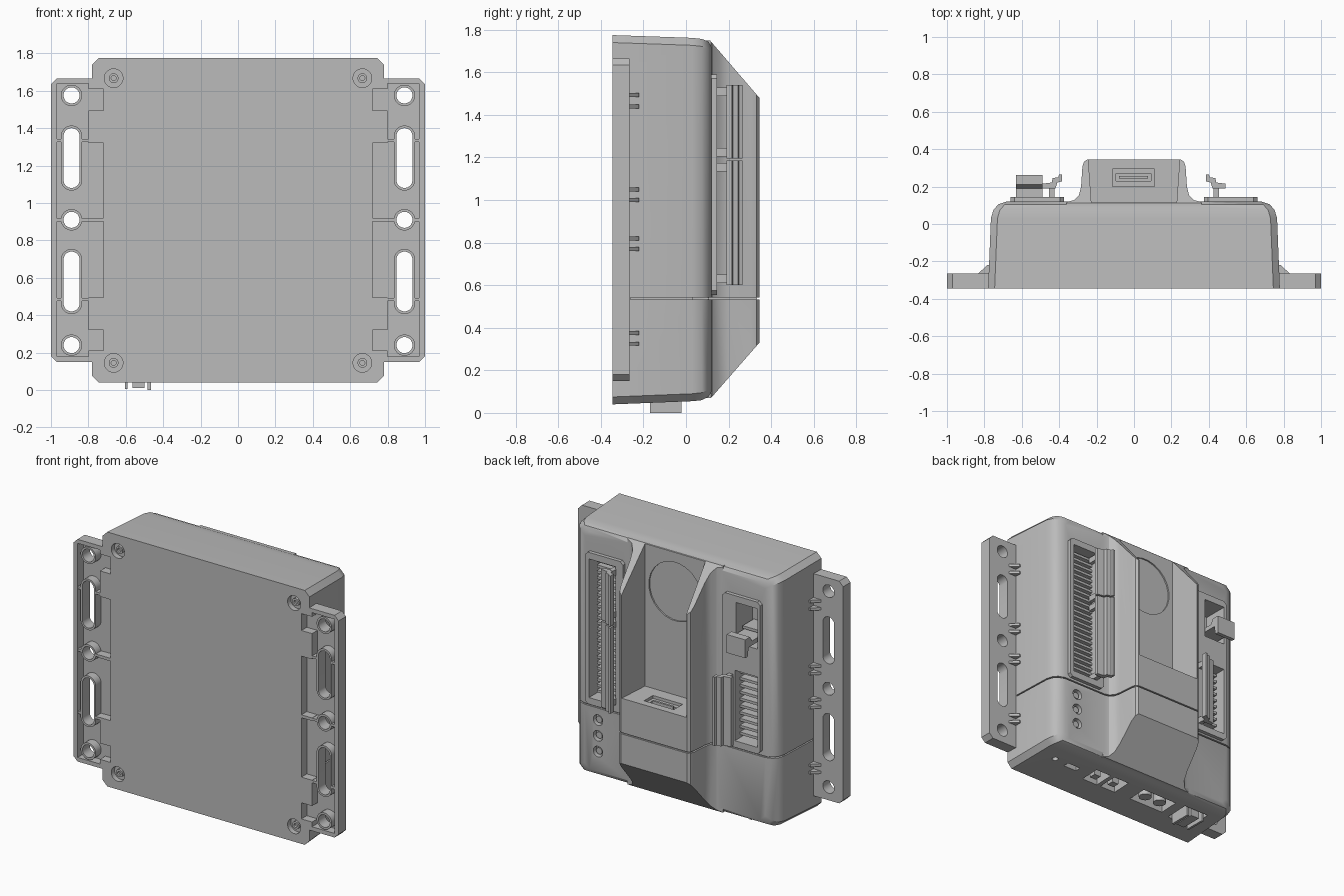
import bpy, bmesh
from math import sin, cos, pi, radians
from mathutils import Vector

cube = bpy.data.objects.get("Cube")
if cube:
    bpy.data.objects.remove(cube)

grey = bpy.data.materials.new("plain grey")
grey.use_nodes = True
COLOUR = (0.5, 0.5, 0.5, 1)
grey.diffuse_color = COLOUR
grey.node_tree.nodes["Principled BSDF"].inputs["Base Color"].default_value = COLOUR


# ---- helpers ----
def loft(bm, rings):
    loops = [[bm.verts.new(p) for p in ring] for ring in rings]
    n = len(loops[0])
    for a, b in zip(loops, loops[1:]):
        for i in range(n):
            bm.faces.new((a[i], a[(i + 1) % n], b[(i + 1) % n], b[i]))
    bm.faces.new(loops[0])
    bm.faces.new(loops[-1])


def prism(bm, pts, lo, hi, axis="y"):
    place = {"x": lambda p, t: (t, p[0], p[1]),
             "y": lambda p, t: (p[0], t, p[1]),
             "z": lambda p, t: (p[0], p[1], t)}[axis]
    loft(bm, [[place(p, t) for p in pts] for t in (lo, hi)])


def box(bm, x0, x1, y0, y1, z0, z1):
    prism(bm, [(x0, z0), (x1, z0), (x1, z1), (x0, z1)], y0, y1)


def stadium(bm, x, z, r, half, lo, hi, axis="y"):
    n = 24
    pts = []
    for i in range(n):
        a = 2 * pi * (i + 0.5) / n
        pts.append((x + r * cos(a), z + r * sin(a) + (half if sin(a) > 0 else -half)))
    prism(bm, pts, lo, hi, axis)


def octagon(x0, x1, z0, z1, c):
    return [(x0 + c, z0), (x1 - c, z0), (x1, z0 + c), (x1, z1 - c),
            (x1 - c, z1), (x0 + c, z1), (x0, z1 - c), (x0, z0 + c)]


def finish(name, bm):
    bmesh.ops.recalc_face_normals(bm, faces=bm.faces)
    mesh = bpy.data.meshes.new(name)
    bm.to_mesh(mesh)
    bm.free()
    mesh.materials.append(grey)
    obj = bpy.data.objects.new(name, mesh)
    bpy.context.collection.objects.link(obj)
    return obj


def combine(bm, targets, operation="DIFFERENCE"):
    tool = finish("cutter", bm)
    tool.hide_render = True
    for obj in targets:
        mod = obj.modifiers.new("cut", "BOOLEAN")
        mod.operation, mod.object, mod.solver = operation, tool, "EXACT"
        bpy.context.view_layer.objects.active = obj
        bpy.ops.object.modifier_apply(modifier=mod.name)
    bpy.data.objects.remove(tool)


# ---- housing: tapered shell with rounded back edge ----
bm = bmesh.new()
stations = [(-0.345, 0.78, 0.04, 1.775), (0.03, 0.765, 0.055, 1.762), (0.075, 0.752, 0.06, 1.757),
            (0.105, 0.725, 0.075, 1.745), (0.12, 0.68, 0.1, 1.72)]
loft(bm, [[(x, y, z) for x, z in octagon(-w, w, z0, z1, 0.035)] for y, w, z0, z1 in stations])
housing = finish("housing", bm)

# ---- central ridge with flared foot and sloped ends ----
half = [(0.36, 0.05), (0.36, 0.118), (0.32, 0.128), (0.294, 0.155), (0.283, 0.2),
        (0.276, 0.305), (0.268, 0.332), (0.25, 0.345)]
bm = bmesh.new()
prism(bm, half + [(-x, y) for x, y in reversed(half)], 0.07, 1.75, "z")
for z, direction in ((1.48, (0, 0.285, 0.245)), (0.33, (0, 0.28, -0.245))):
    bmesh.ops.bisect_plane(bm, geom=bm.verts[:] + bm.edges[:] + bm.faces[:], clear_outer=True,
                           plane_co=(0, 0.345, z), plane_no=Vector(direction).normalized())
    bmesh.ops.holes_fill(bm, edges=[e for e in bm.edges if e.is_boundary])
combine(bm, [housing], "UNION")

# ---- open pocket in the ridge, round dimple, slot in the ledge ----
bm = bmesh.new()
prism(bm, [(-0.228, 0.116), (0.228, 0.116), (0.248, 0.4), (-0.248, 0.4)], 0.775, 2, "z")
combine(bm, [housing])
bm = bmesh.new()
stadium(bm, 0, 1.48, 0.2, 0, 0.106, 0.13)
box(bm, -0.115, 0.11, 0.2, 0.295, 0.755, 0.79)
combine(bm, [housing])
bm = bmesh.new()
box(bm, -0.095, 0.09, 0.23, 0.27, 0.69, 0.76)
combine(bm, [housing])
bm = bmesh.new()
box(bm, -0.08, 0.075, 0.243, 0.257, 0.68, 0.77)
finish("ledge_port_tongue", bm)

# ---- seam between cover and lower cap ----
bm = bmesh.new()
box(bm, -1, 1, -0.26, 0.5, 0.532, 0.541)
combine(bm, [housing])
bm = bmesh.new()
box(bm, -0.755, 0.755, -0.27, 0.03, 0.52, 0.55)
box(bm, -0.7, 0.7, 0.02, 0.108, 0.52, 0.55)
box(bm, -0.262, 0.262, 0.1, 0.333, 0.52, 0.55)
finish("seam_core", bm)

# ---- indicator lights ----
lights = bmesh.new()
bm = bmesh.new()
for z in (0.235, 0.343, 0.45):
    stadium(bm, 0.58, z, 0.036, 0, 0.085, 0.2)
    stadium(lights, 0.58, z, 0.022, 0, 0.05, 0.108)
combine(bm, [housing])
finish("indicator_lights", lights)

# ---- corner screws on the flat front ----
screws = bmesh.new()
bm = bmesh.new()
for x in (-0.665, 0.665):
    for z in (0.145, 1.667):
        stadium(bm, x, z, 0.05, 0, -0.4, -0.31)
        stadium(screws, x, z, 0.026, 0, -0.33, -0.295)
combine(bm, [housing])
screw_heads = finish("screw_heads", screws)
bm = bmesh.new()
for x in (-0.665, 0.665):
    for z in (0.145, 1.667):
        stadium(bm, x, z, 0.013, 0, -0.4, -0.315)
combine(bm, [screw_heads])

# ---- mounting flanges: hollow trays with bosses, ribs and gussets ----
HOLES = [(0.24, 0), (0.58, 0.117), (0.91, 0), (1.24, 0.117), (1.575, 0)]
for s, side in ((1, "left"), (-1, "right")):
    bm = bmesh.new()
    pts = [(0.765, 0.15), (0.97, 0.15), (1, 0.18), (1, 1.635), (0.97, 1.665), (0.765, 1.665)]
    prism(bm, [(s * x, z) for x, z in pts], -0.345, -0.265)
    flange = finish(side + "_flange", bm)
    bm = bmesh.new()
    box(bm, s * 0.8, s * 0.968, -0.4, -0.285, 0.178, 1.638)
    combine(bm, [flange])
    bm = bmesh.new()
    for z0, z1 in ((0.21, 0.32), (0.495, 0.9), (0.92, 1.32), (1.495, 1.61)):
        box(bm, s * 0.72, s * 0.802, -0.4, -0.287, z0, z1)
    combine(bm, [housing, flange])

    bm = bmesh.new()
    for z, h in HOLES:
        stadium(bm, s * 0.89, z, 0.057, h, -0.343, -0.27)
    bosses = finish(side + "_flange_bosses", bm)
    bm = bmesh.new()
    for z, h in HOLES:
        stadium(bm, s * 0.89, z, 0.043, h, -0.5, -0.1)
    combine(bm, [flange, bosses])

    bm = bmesh.new()
    for z in (0.485, 0.91, 1.335):
        for x0, x1 in ((0.79, 0.836), (0.944, 0.975)):
            box(bm, s * x0, s * x1, -0.343, -0.27, z - 0.008, z + 0.008)
    finish(side + "_flange_ribs", bm)

    bm = bmesh.new()
    for z in (0.325, 0.375, 0.77, 0.82, 1.0, 1.05, 1.44, 1.493):
        prism(bm, [(s * 0.74, -0.22), (s * 0.785, -0.22), (s * 0.835, -0.267), (s * 0.74, -0.267)],
              z - 0.009, z + 0.009, "z")
    finish(side + "_gussets", bm)

# ---- connector frames on the back and their openings ----
frames = []
for s, side in ((1, "left"), (-1, "right")):
    bm = bmesh.new()
    x0, x1 = sorted((s * 0.375, s * 0.66))
    prism(bm, octagon(x0, x1, 0.555, 1.59, 0.02), 0.1, 0.145)
    frames.append(finish(side + "_connector_frame", bm))
bm = bmesh.new()
box(bm, 0.43, 0.63, -0.03, 0.3, 0.6, 1.545)
box(bm, -0.64, -0.48, -0.03, 0.3, 1.27, 1.545)
box(bm, -0.64, -0.47, -0.03, 0.3, 0.6, 1.08)
combine(bm, [housing] + frames)

# ---- rows of contacts inside the openings ----
for name, x0, x1, z0, z1, count in (("left_contacts", 0.42, 0.61, 0.63, 1.52, 24),
                                    ("right_contacts", -0.62, -0.46, 0.63, 1.05, 10),
                                    ("small_contacts", -0.62, -0.49, 1.3, 1.36, 2)):
    bm = bmesh.new()
    for i in range(count):
        z = z0 + (z1 - z0) * i / (count - 1)
        box(bm, x0, x1, -0.04, 0.09, z - 0.009, z + 0.009)
    finish(name, bm)

# ---- release levers: flat bar with an upturned lip ----
lever = [(0.49, 0.19), (0.49, 0.215), (0.44, 0.222), (0.435, 0.245), (0.405, 0.25),
         (0.4, 0.265), (0.385, 0.265), (0.385, 0.228), (0.41, 0.222), (0.42, 0.19)]
for name, s, z0, z1 in (("left_lower_lever", 1, 0.6, 1.185), ("left_upper_lever", 1, 1.195, 1.54),
                        ("right_lever", -1, 0.59, 1.06)):
    bm = bmesh.new()
    prism(bm, [(s * x, y) for x, y in lever], z0, z1, "z")
    for z in (z0 + 0.03, z1 - 0.03):
        box(bm, s * 0.425, s * 0.455, 0.09, 0.2, z - 0.02, z + 0.02)
    finish(name, bm)

# ---- small latch with hooked tip ----
bm = bmesh.new()
prism(bm, [(0.0, 1.34), (0.19, 1.34), (0.21, 1.375), (0.262, 1.375), (0.262, 1.25),
           (0.235, 1.25), (0.225, 1.31), (0.0, 1.31)], -0.63, -0.49, "x")
finish("small_latch", bm)

# ---- sockets along the underside ----
bm = bmesh.new()
for x0, x1 in ((0.18, 0.3), (0.03, 0.15), (-0.37, -0.1), (0.4, 0.5)):
    d = 0.02 if x0 == 0.4 else 0.07
    box(bm, x0, x1, -0.09 - d, -0.09 + d, -0.1, 0.18)
stadium(bm, 0.6, -0.08, 0.02, 0, -0.1, 0.1, "z")
box(bm, -0.63, -0.44, -0.18, -0.01, -0.1, 0.16)
combine(bm, [housing])

bm = bmesh.new()
for x in (-0.17, -0.29):
    stadium(bm, x, -0.09, 0.042, 0, 0.055, 0.2, "z")
for x in (0.09, 0.24):
    box(bm, x - 0.025, x + 0.025, -0.13, -0.08, 0.06, 0.2)
finish("underside_plugs", bm)

bm = bmesh.new()
for x0, x1, z in ((-0.605, -0.59, 0.005), (-0.565, -0.5, 0.01), (-0.483, -0.465, 0.0)):
    box(bm, x0, x1, -0.17, -0.02, z, 0.2)
finish("underside_terminal", bm)

# ---- smooth rounded areas, keep edges crisp ----
bpy.ops.object.select_all(action="DESELECT")
for obj in bpy.context.scene.objects:
    if obj.type == "MESH":
        obj.select_set(True)
        bpy.context.view_layer.objects.active = obj
bpy.ops.object.shade_smooth_by_angle(angle=radians(32))
